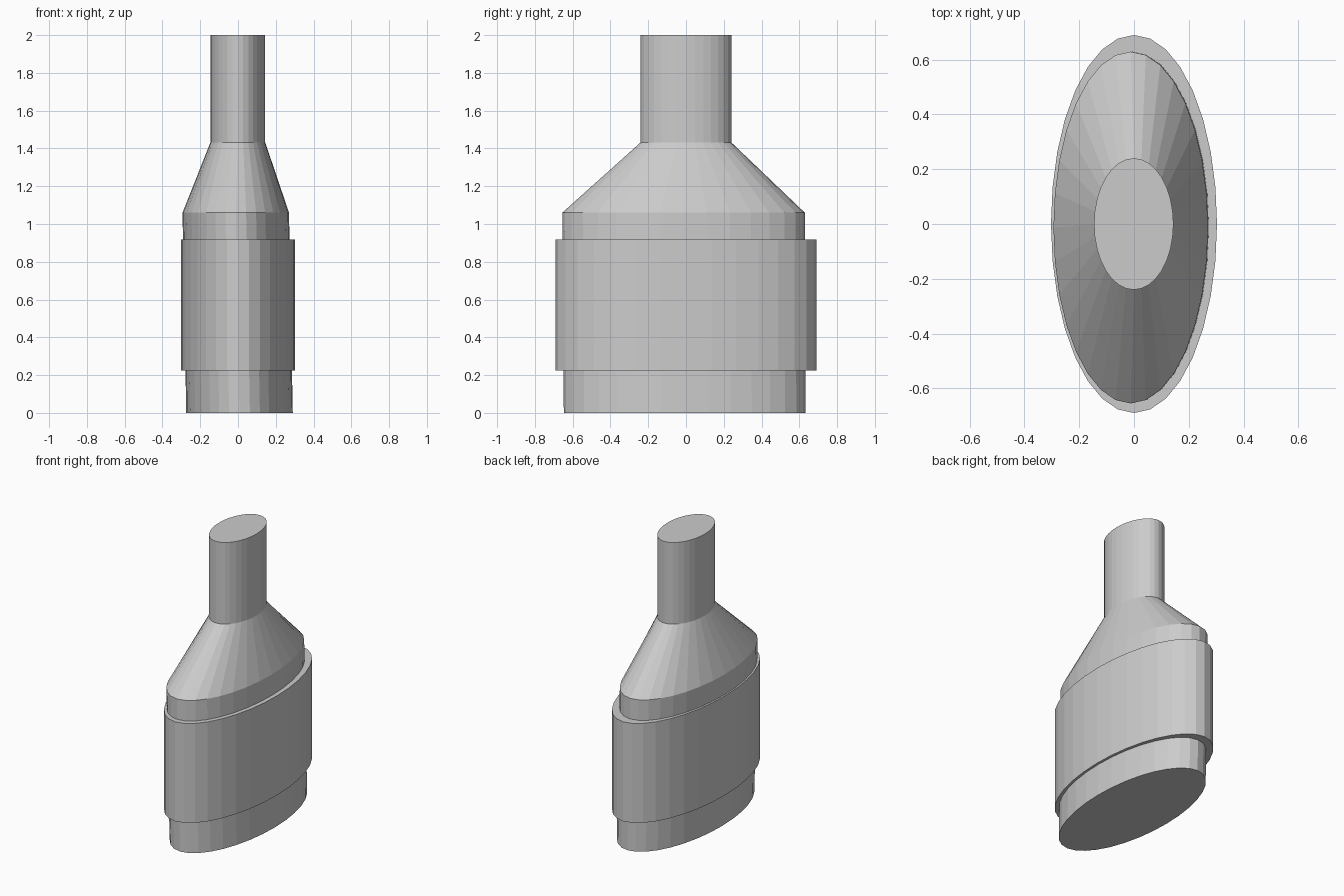
import bpy
import bmesh
from math import sin, cos, tau

if "Cube" in bpy.data.objects:
    bpy.data.objects.remove(bpy.data.objects["Cube"])

SIDES = 32


def loft(name, rings):
    """Closed solid through elliptical rings: (z, centre x, centre y, radius x, radius y)."""
    bm = bmesh.new()
    loops = []
    for z, cx, cy, rx, ry in rings:
        loops.append([bm.verts.new((cx + rx * cos(tau * i / SIDES),
                                    cy + ry * sin(tau * i / SIDES), z))
                      for i in range(SIDES)])
    for low, high in zip(loops, loops[1:]):
        for i in range(SIDES):
            j = (i + 1) % SIDES
            bm.faces.new((low[i], low[j], high[j], high[i]))
    bm.faces.new(loops[0][::-1])
    bm.faces.new(loops[-1])
    mesh = bpy.data.meshes.new(name)
    bm.to_mesh(mesh)
    bm.free()
    obj = bpy.data.objects.new(name, mesh)
    bpy.context.collection.objects.link(obj)
    return obj


# Slightly leaning body, sloped shoulder and straight neck
loft("bottle", [
    (0.0, 0.008, -0.007, 0.282, 0.640),
    (1.06, -0.012, -0.013, 0.282, 0.642),
    (1.432, -0.001, 0.0, 0.145, 0.240),
    (2.0, -0.001, 0.0, 0.145, 0.240),
])

# Wide band around the body
loft("sleeve", [
    (0.225, 0.0, 0.0, 0.303, 0.69),
    (0.917, 0.0, 0.0, 0.303, 0.69),
])
